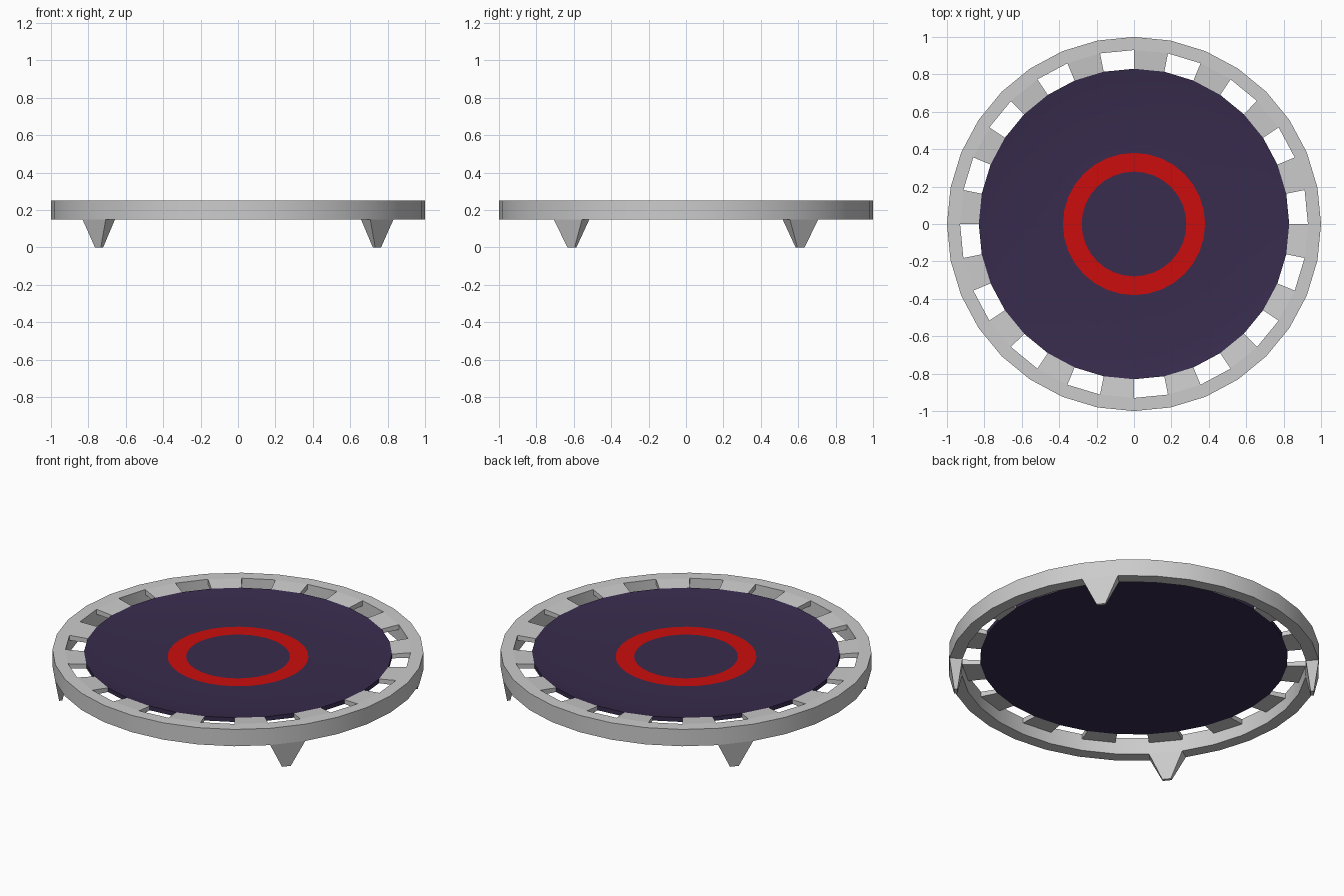
import bpy, bmesh
from math import cos, sin, pi, radians

if "Cube" in bpy.data.objects:
    bpy.data.objects.remove(bpy.data.objects["Cube"])

SIDES = 32


def polar(r, i, z):
    a = 2 * pi * i / SIDES
    return (r * cos(a), r * sin(a), z)


def material(name, colour):
    m = bpy.data.materials.new(name)
    m.diffuse_color = (*colour, 1)
    m.use_nodes = True
    m.node_tree.nodes["Principled BSDF"].inputs["Base Color"].default_value = m.diffuse_color
    return m


def finish(name, bm, mats=(), smooth=True):
    bmesh.ops.remove_doubles(bm, verts=bm.verts, dist=1e-5)
    bmesh.ops.recalc_face_normals(bm, faces=bm.faces)
    me = bpy.data.meshes.new(name)
    bm.to_mesh(me)
    bm.free()
    ob = bpy.data.objects.new(name, me)
    bpy.context.collection.objects.link(ob)
    for m in mats:
        me.materials.append(m)
    if smooth:
        bpy.ops.object.select_all(action='DESELECT')
        ob.select_set(True)
        bpy.context.view_layer.objects.active = ob
        bpy.ops.object.shade_smooth_by_angle(angle=radians(30))
    return ob


def sweep(bm, profile, closed, slots=None):
    """Revolve an (r, z) profile; slots gives a material index per band."""
    rows = [[bm.verts.new(polar(r, i, z)) for i in range(SIDES)] for r, z in profile]
    count = len(rows) if closed else len(rows) - 1
    for k in range(count):
        a, b = rows[k], rows[(k + 1) % len(rows)]
        for i in range(SIDES):
            j = (i + 1) % SIDES
            f = bm.faces.new((a[i], a[j], b[j], b[i]))
            if slots:
                f.material_index = slots[k]
    return rows


def hexahedron(bm, lower, upper):
    lo = [bm.verts.new(p) for p in lower]
    up = [bm.verts.new(p) for p in upper]
    bm.faces.new(lo)
    bm.faces.new(up)
    for k in range(4):
        n = (k + 1) % 4
        bm.faces.new((lo[k], lo[n], up[n], up[k]))


# outer frame hoop
bm = bmesh.new()
sweep(bm, [(1.0, 0.15), (1.0, 0.25), (0.93, 0.25), (0.93, 0.15)], True)
finish("frame_ring", bm)

# straps joining every other segment of the frame to the mat
bm = bmesh.new()
for i in range(1, SIDES, 2):
    corners = [(0.93, i), (0.93, i + 1), (0.83, i + 1), (0.83, i)]
    low = [polar(r, s, 0.22 if r > 0.9 else 0.215) for r, s in corners]
    high = [polar(r, s, 0.25 if r > 0.9 else 0.24) for r, s in corners]
    hexahedron(bm, low, high)
finish("mat_straps", bm, smooth=False)

# slightly dished mat with a painted red target ring
purple = material("mat_purple", (0.04, 0.025, 0.075))
red = material("target_red", (0.6, 0.004, 0.004))
bm = bmesh.new()
rows = sweep(bm, [(0.28, 0.218), (0.38, 0.218), (0.72, 0.222), (0.83, 0.24), (0.83, 0.215)],
             False, [1, 0, 0, 0])
bm.faces.new(rows[0])
bm.faces.new(rows[-1])
finish("mat", bm, (purple, red))

# four tapered legs, each one frame segment wide
for name, seg in (("leg_back_right", 3), ("leg_back_left", 12),
                  ("leg_front_left", 19), ("leg_front_right", 28)):
    bm = bmesh.new()
    top = [polar(r, s, 0.15) for r, s in
           ((1.0, seg), (1.0, seg + 1), (0.93, seg + 1), (0.93, seg))]
    cx = sum(p[0] for p in top) / 4
    cy = sum(p[1] for p in top) / 4
    tip = [(cx + (x - cx) * 0.25, cy + (y - cy) * 0.25, 0) for x, y, z in top]
    hexahedron(bm, tip, top)
    finish(name, bm, smooth=False)
